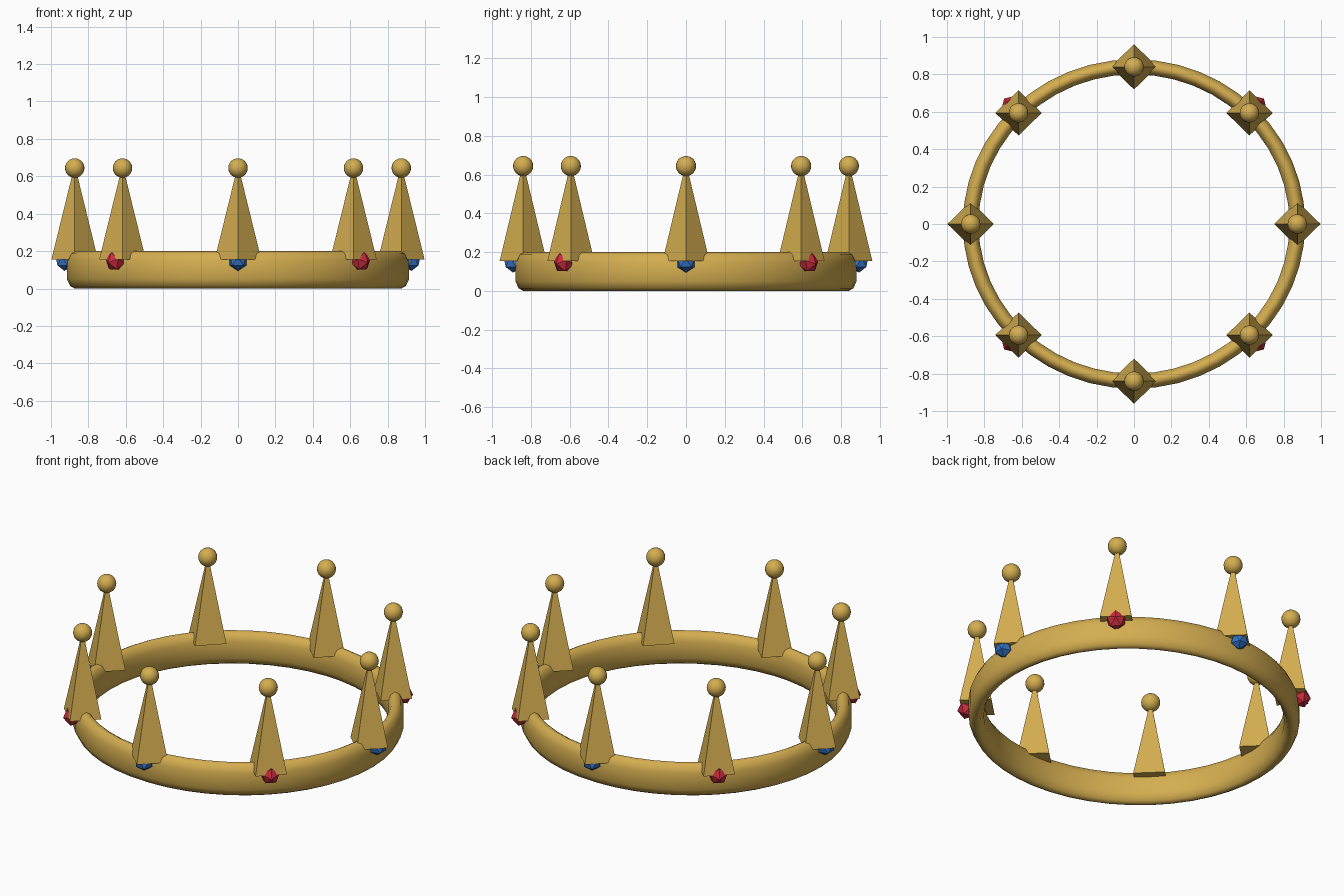
import bpy, bmesh, math
from mathutils import Matrix

if "Cube" in bpy.data.objects:
    bpy.data.objects.remove(bpy.data.objects["Cube"])

SY = 0.9625          # the crown is slightly narrower front to back
RX = 0.873           # radius of the band centre line


def material(name, rgb):
    m = bpy.data.materials.new(name)
    m.diffuse_color = (*rgb, 1)
    m.use_nodes = True
    m.node_tree.nodes["Principled BSDF"].inputs["Base Color"].default_value = m.diffuse_color
    return m


GOLD = material("gold", (0.66, 0.42, 0.08))
RED = material("ruby red", (0.60, 0.025, 0.05))
BLUE = material("sapphire blue", (0.035, 0.17, 0.55))


def add_object(name, bm, mat, smooth=False):
    bmesh.ops.recalc_face_normals(bm, faces=bm.faces)
    me = bpy.data.meshes.new(name)
    bm.to_mesh(me)
    bm.free()
    me.materials.append(mat)
    ob = bpy.data.objects.new(name, me)
    bpy.context.collection.objects.link(ob)
    if smooth:
        bpy.ops.object.select_all(action='DESELECT')
        ob.select_set(True)
        bpy.context.view_layer.objects.active = ob
        bpy.ops.object.shade_smooth_by_angle(angle=math.radians(65))
    return ob


# Band: rounded section, taller than wide, swept around an ellipse
bm = bmesh.new()
SEG, SIDES = 48, 12
rings = []
for i in range(SEG):
    a = math.tau * i / SEG
    ring = []
    for j in range(SIDES):
        b = math.tau * j / SIDES
        r = RX + 0.044 * max(-0.95, min(0.95, 1.1 * math.cos(b)))
        z = 0.1 + 0.1 * math.sin(b)
        ring.append(bm.verts.new((r * math.cos(a), r * math.sin(a) * SY, z)))
    rings.append(ring)
for i in range(SEG):
    for j in range(SIDES):
        n, k = (i + 1) % SEG, (j + 1) % SIDES
        bm.faces.new((rings[i][j], rings[n][j], rings[n][k], rings[i][k]))
add_object("band", bm, GOLD, True)

# Eight points, each with a ball on its tip and a gem at its foot
for i in range(8):
    a = math.tau * i / 8
    c, s = math.cos(a), math.sin(a) * SY
    x, y = RX * c, RX * s

    bm = bmesh.new()
    bmesh.ops.create_cone(bm, cap_ends=True, segments=4, radius1=0.122,
                          radius2=0.004, depth=0.49,
                          matrix=Matrix.Translation((x, y, 0.4)))
    bmesh.ops.scale(bm, vec=(1.02, 0.99, 1), verts=bm.verts,
                    space=Matrix.Translation((-x, -y, 0)))
    add_object("spike_%d" % i, bm, GOLD)

    bm = bmesh.new()
    bmesh.ops.create_uvsphere(bm, u_segments=20, v_segments=12, radius=0.052,
                              matrix=Matrix.Translation((x, y, 0.644)))
    add_object("tip_ball_%d" % i, bm, GOLD, True)

    red = i % 2
    turn = Matrix.Rotation(a, 4, 'Z')
    if red:
        turn = turn @ Matrix.Rotation(math.radians(35), 4, 'Y')
    bm = bmesh.new()
    bmesh.ops.create_icosphere(
        bm, subdivisions=1, radius=0.056 if red else 0.053,
        matrix=Matrix.Translation((0.927 * c, 0.927 * s, 0.147)) @ turn)
    add_object("red_gem_%d" % i if red else "blue_gem_%d" % i, bm,
               RED if red else BLUE)
